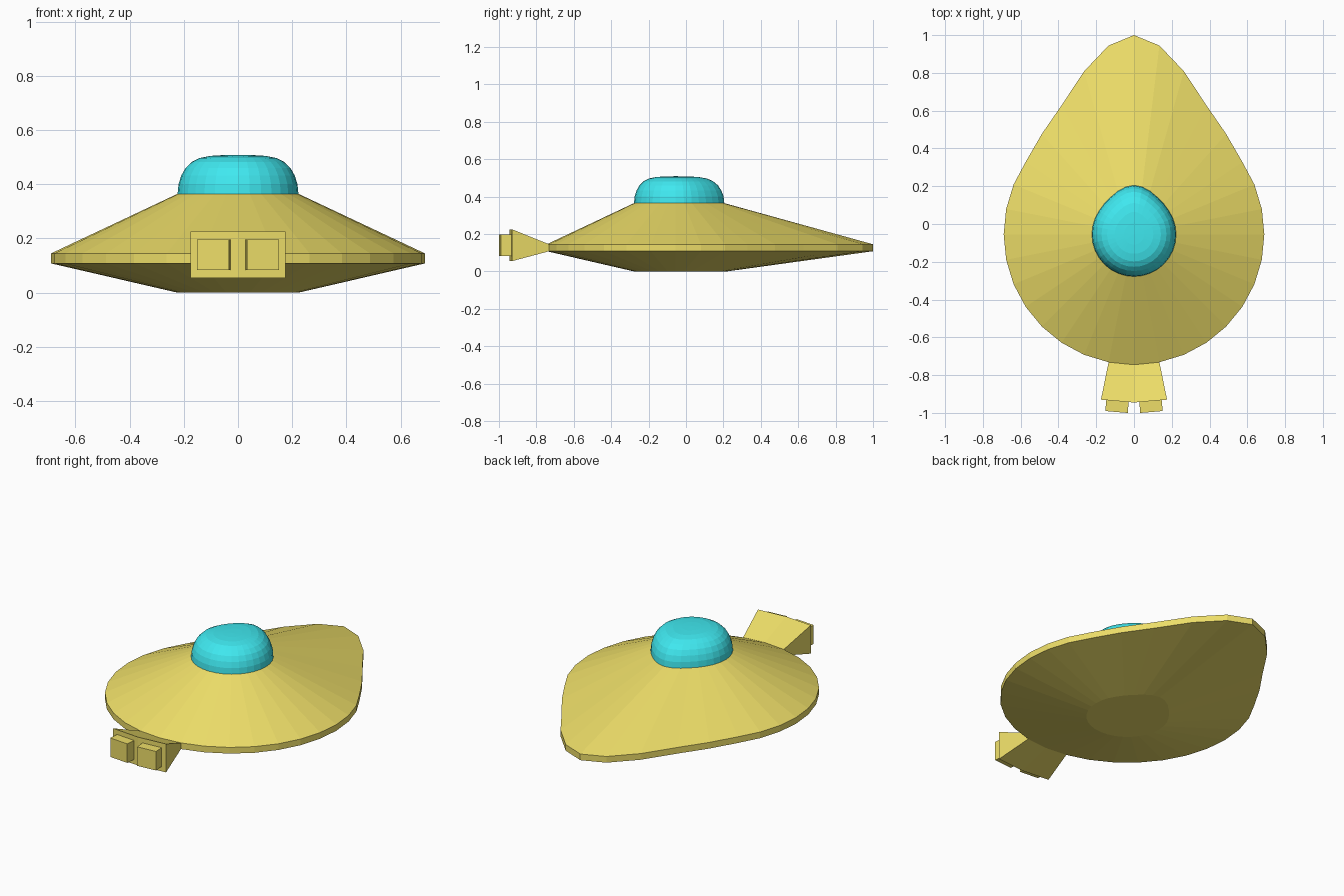
import bpy, bmesh
from math import sin, cos, pi
from mathutils import Vector

if "Cube" in bpy.data.objects:
    bpy.data.objects.remove(bpy.data.objects["Cube"])

SIDES, CENTRE_Y = 32, -0.055
PULL = [1, 0.885, 0.62, 0.30, 0.12]      # falloff of the nose stretch


def material(name, colour):
    m = bpy.data.materials.new(name)
    m.diffuse_color = (*colour, 1)
    m.use_nodes = True
    m.node_tree.nodes["Principled BSDF"].inputs["Base Color"].default_value = m.diffuse_color
    return m


def ring(bm, radius, z, stretch):
    """32-sided ring whose front half is pulled into a point towards +y."""
    verts = []
    for i in range(SIDES):
        a = 2 * pi * i / SIDES
        k = min(i, SIDES - i)
        pull = PULL[k] if k < len(PULL) else 0
        verts.append(bm.verts.new((radius * sin(a),
                                   CENTRE_Y + radius * cos(a) + stretch * pull, z)))
    return verts


def loft(bm, rings):
    bands = []
    for lo, hi in zip(rings, rings[1:]):
        bands.append([bm.faces.new((lo[i], lo[(i + 1) % SIDES], hi[(i + 1) % SIDES], hi[i]))
                      for i in range(SIDES)])
    bm.faces.new(rings[0])
    return bands


def finish(bm, name, mat):
    bmesh.ops.recalc_face_normals(bm, faces=bm.faces)
    mesh = bpy.data.meshes.new(name)
    bm.to_mesh(mesh)
    bm.free()
    mesh.materials.append(mat)
    ob = bpy.data.objects.new(name, mesh)
    bpy.context.collection.objects.link(ob)
    return ob


gold = material("gold", (0.85, 0.73, 0.14))
cyan = material("cyan", (0.05, 0.81, 0.87))

# Saucer hull: flat belly, thin rim, sloping upper shell
bm = bmesh.new()
rings = [ring(bm, r, z, s) for r, z, s in
         [(0.223, 0, 0.05), (0.69, 0.108, 0.365), (0.69, 0.145, 0.365), (0.223, 0.365, 0.037)]]
bands = loft(bm, rings)
bm.faces.new(rings[-1])
bmesh.ops.recalc_face_normals(bm, faces=bm.faces)

# Flared engine block pulled out of the two rear rim faces
rear = bands[1][SIDES // 2 - 1:SIDES // 2 + 1]
out = bmesh.ops.extrude_face_region(bm, geom=rear)["geom"]
bmesh.ops.delete(bm, geom=rear, context='FACES')
for v in (g for g in out if isinstance(g, bmesh.types.BMVert)):
    side = 0 if abs(v.co.x) < 0.01 else (1 if v.co.x > 0 else -1)
    v.co = Vector((0.175 * side, -0.93 if side else -0.945,
                   0.225 if v.co.z > 0.12 else 0.055))
back = [g for g in out if isinstance(g, bmesh.types.BMFace)]
bmesh.ops.recalc_face_normals(bm, faces=bm.faces)

# Two square nozzles
bmesh.ops.inset_individual(bm, faces=back, thickness=0.04)
for f in back:
    f.normal_update()
    n = f.normal.copy()
    new = bmesh.ops.extrude_discrete_faces(bm, faces=[f])["faces"][0]
    bmesh.ops.translate(bm, verts=new.verts, vec=n * 0.058)
finish(bm, "saucer_hull", gold)

# Cockpit dome
bm = bmesh.new()
profile = [(1, 0.365), (0.985, 0.40), (0.94, 0.432), (0.87, 0.460), (0.77, 0.482),
           (0.64, 0.497), (0.46, 0.505), (0.24, 0.508)]
rings = [ring(bm, 0.223 * k, z, 0.037 * k) for k, z in profile]
loft(bm, rings)
tip = bm.verts.new((0, CENTRE_Y, 0.509))
for i in range(SIDES):
    bm.faces.new((rings[-1][i], rings[-1][(i + 1) % SIDES], tip))
finish(bm, "cockpit_dome", cyan)
